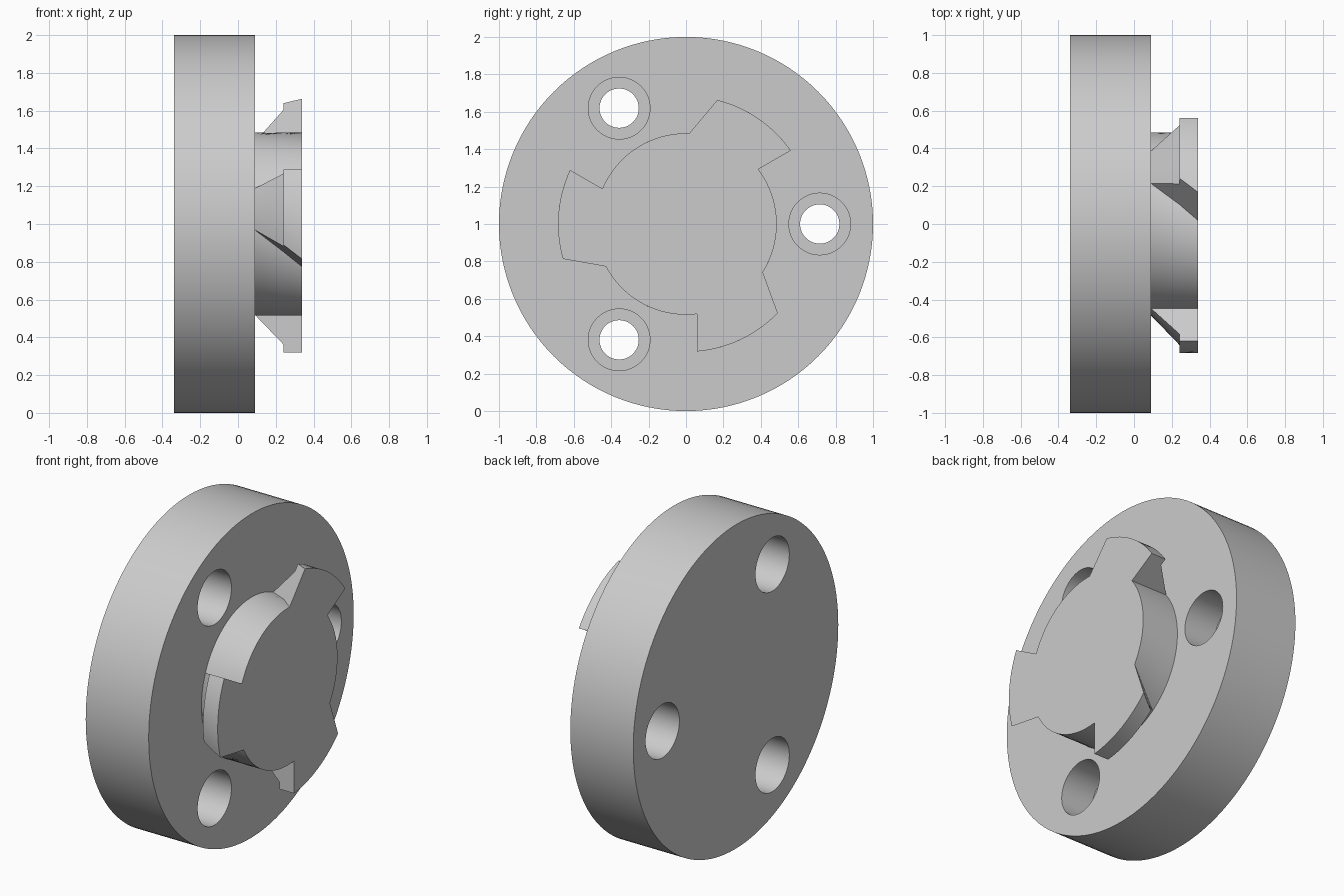
import bpy, bmesh
from math import radians, cos, sin, asin, acos, pi, tau

cube = bpy.data.objects.get("Cube")
if cube:
    bpy.data.objects.remove(cube)

grey = bpy.data.materials.new("plain grey")
grey.use_nodes = True
grey.diffuse_color = (0.6, 0.6, 0.6, 1)
grey.node_tree.nodes["Principled BSDF"].inputs["Base Color"].default_value = (0.6, 0.6, 0.6, 1)

BACK, FACE, TIP = -0.34, 0.09, 0.34     # positions along the axis
BOSS_R, TAB_R, UNDER_R = 0.485, 0.684, 0.64


def loft(name, sections):
    """Skin a stack of (x, [(y, z), ...]) outlines and cap both ends."""
    bm = bmesh.new()
    rings = [[bm.verts.new((x, y, z + 1)) for y, z in pts] for x, pts in sections]
    n = len(rings[0])
    for a, b in zip(rings, rings[1:]):
        for i in range(n):
            j = (i + 1) % n
            bm.faces.new((a[i], a[j], b[j], b[i]))
    bm.faces.new(rings[0][::-1])
    bm.faces.new(rings[-1])
    bmesh.ops.remove_doubles(bm, verts=bm.verts, dist=1e-5)
    bmesh.ops.recalc_face_normals(bm, faces=bm.faces)
    mesh = bpy.data.meshes.new(name)
    bm.to_mesh(mesh)
    bm.free()
    mesh.materials.append(grey)
    obj = bpy.data.objects.new(name, mesh)
    bpy.context.collection.objects.link(obj)
    return obj


def select(obj):
    bpy.ops.object.select_all(action='DESELECT')
    obj.select_set(True)
    bpy.context.view_layer.objects.active = obj


def circle(r, n, cy=0, cz=0):
    return [(cy + r * cos(tau * i / n), cz + r * sin(tau * i / n)) for i in range(n)]


def arc(r, a, b, n):
    return [(r * cos(a + (b - a) * i / n), r * sin(a + (b - a) * i / n)) for i in range(n + 1)]


# Round flange with three bolt holes, each with a thin lip halfway down
flange = loft("flange", [(BACK, circle(1, 128)), (FACE, circle(1, 128))])
for k in range(3):
    cy, cz = 0.715 * cos(k * tau / 3), 0.715 * sin(k * tau / 3)
    steps = [(BACK - 0.1, 0.165), (-0.135, 0.165), (-0.135, 0.105),
             (-0.125, 0.105), (-0.125, 0.165), (FACE + 0.1, 0.165)]
    cutter = loft("hole_cutter", [(x, circle(r, 48, cy, cz)) for x, r in steps])
    cutter.hide_render = True
    cut = flange.modifiers.new("bolt_hole", 'BOOLEAN')
    cut.operation = 'DIFFERENCE'
    cut.solver = 'EXACT'
    cut.object = cutter
    select(flange)
    bpy.ops.object.modifier_apply(modifier=cut.name)
    bpy.data.objects.remove(cutter)


# Boss with three locking tabs: one straight side and one ramped side each
def straight_side(r):
    return -pi / 2 + asin(0.06 / r)


def ramp_side(r, x):
    return radians(20) - acos((0.298 - 0.73 * (TIP - x)) / r)


def boss_outline(x, r):
    pts = []
    for k in range(3):
        t = k * tau / 3
        start, end = straight_side(BOSS_R) + t, ramp_side(BOSS_R, x) + t
        pts.append((BOSS_R * cos(start), BOSS_R * sin(start)))
        pts += arc(r, straight_side(r) + t, ramp_side(r, x) + t, 16)
        pts += arc(BOSS_R, end, start + tau / 3, 32)[:-1]
    return pts


boss = loft("locking_boss", [(x, boss_outline(x, r)) for x, r in
                             [(FACE, BOSS_R), (0.24, UNDER_R), (0.24, TAB_R), (TIP, TAB_R)]])

for obj in (flange, boss):
    select(obj)
    bpy.ops.object.shade_smooth_by_angle(angle=radians(25))
